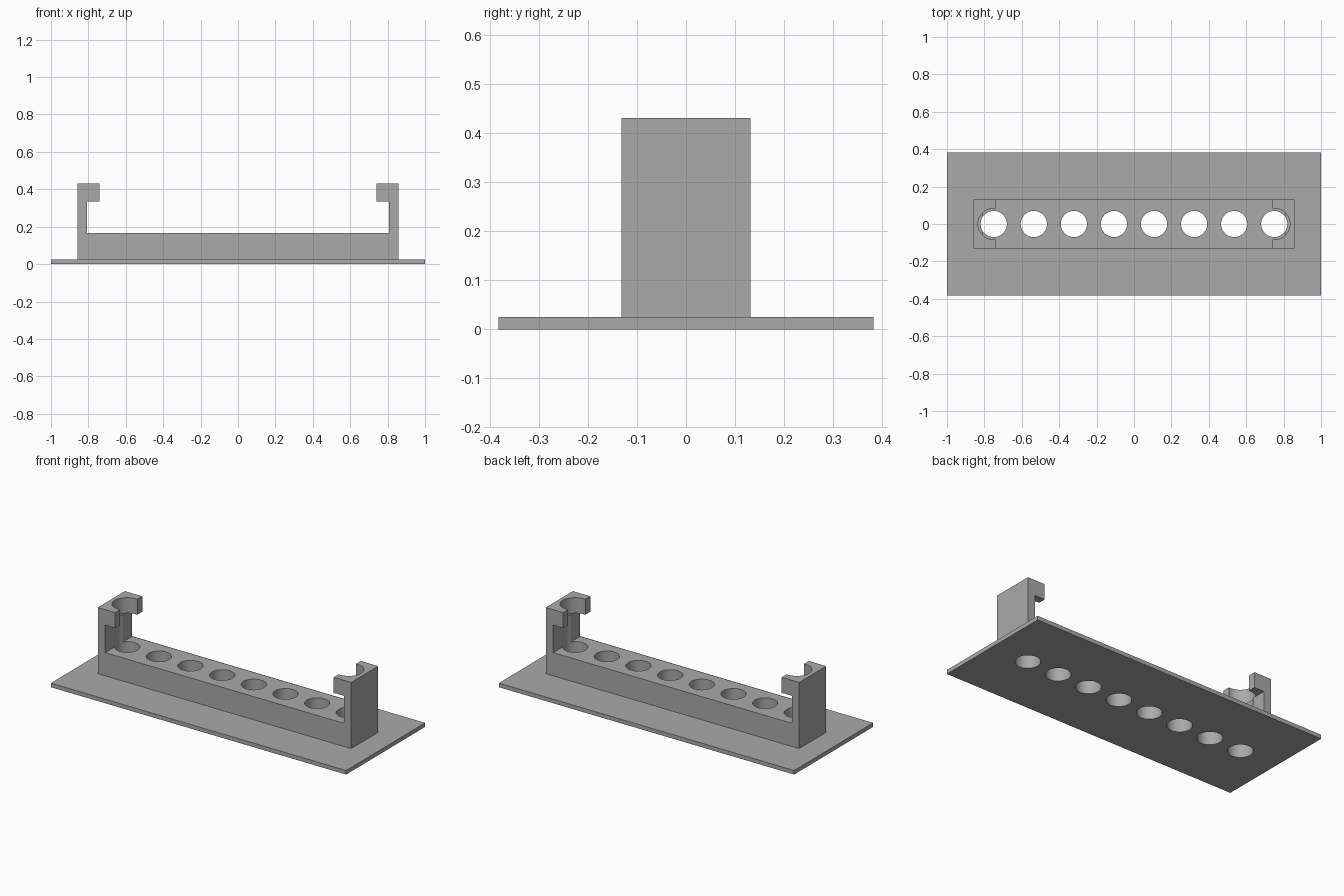
import bpy
import math

cube = bpy.data.objects.get("Cube")
if cube:
    bpy.data.objects.remove(cube, do_unlink=True)

grey = bpy.data.materials.new("plain_grey")
grey.use_nodes = True
colour = (0.4, 0.4, 0.4, 1)
grey.diffuse_color = colour
grey.node_tree.nodes["Principled BSDF"].inputs["Base Color"].default_value = colour


def make_mesh(name, verts, faces):
    mesh = bpy.data.meshes.new(name)
    mesh.from_pydata(verts, [], faces)
    mesh.materials.append(grey)
    obj = bpy.data.objects.new(name, mesh)
    bpy.context.collection.objects.link(obj)
    return obj


def extrude_profile(name, profile, half_depth):
    """Extrude an x-z outline evenly along y."""
    n = len(profile)
    verts = [(x, y, z) for y in (-half_depth, half_depth) for x, z in profile]
    faces = [tuple(range(n)), tuple(reversed(range(n, 2 * n)))]
    faces += [(i, i + n, (i + 1) % n + n, (i + 1) % n) for i in range(n)]
    return make_mesh(name, verts, faces)


def round_cutter(name, x, r_low, r_high, z_low, z_high, sides=64):
    """Upright round cutter, straight or tapered."""
    verts = [(x + r * math.cos(math.tau * i / sides), r * math.sin(math.tau * i / sides), z)
             for r, z in ((r_low, z_low), (r_high, z_high)) for i in range(sides)]
    faces = [tuple(reversed(range(sides))), tuple(range(sides, 2 * sides))]
    faces += [(i, (i + 1) % sides, (i + 1) % sides + sides, i + sides) for i in range(sides)]
    return make_mesh(name, verts, faces)


def cut(obj, cutter):
    """Subtract the cutter and discard it."""
    mod = obj.modifiers.new("cut", "BOOLEAN")
    mod.operation = "DIFFERENCE"
    mod.solver = "EXACT"
    mod.object = cutter
    bpy.ops.object.select_all(action="DESELECT")
    bpy.context.view_layer.objects.active = obj
    obj.select_set(True)
    bpy.ops.object.modifier_apply(modifier=mod.name)
    bpy.data.objects.remove(cutter, do_unlink=True)


# Thin base plate and the holder with a hooked post at each end
base_top, deck, hook_low, hook_high = 0.025, 0.167, 0.335, 0.43
outer, inner, hook_tip = 0.858, 0.808, 0.74
base_plate = extrude_profile("base_plate", [(-1, 0), (1, 0), (1, base_top), (-1, base_top)], 0.382)
right_half = [(outer, base_top), (outer, hook_high), (hook_tip, hook_high),
              (hook_tip, hook_low), (inner, hook_low), (inner, deck)]
left_half = [(-x, z) for x, z in reversed(right_half)]
holder = extrude_profile("holder", right_half + left_half, 0.131)

# Row of eight holes through the deck and the plate
hole_count, row_end, hole_radius = 8, 0.75, 0.07
for i in range(hole_count):
    x = -row_end + 2 * row_end * i / (hole_count - 1)
    for part in (base_plate, holder):
        cut(part, round_cutter("hole_cutter", x, hole_radius, hole_radius, -0.1, 0.6))

# Wider open seats in the hooks
for side in (-1, 1):
    cut(holder, round_cutter("seat_cutter", side * row_end, 0.084, 0.084, hook_low, 0.6))

# Smooth hole walls with sharp rims
for part in (base_plate, holder):
    bpy.ops.object.select_all(action="DESELECT")
    bpy.context.view_layer.objects.active = part
    part.select_set(True)
    bpy.ops.object.shade_smooth_by_angle(angle=math.radians(30))
